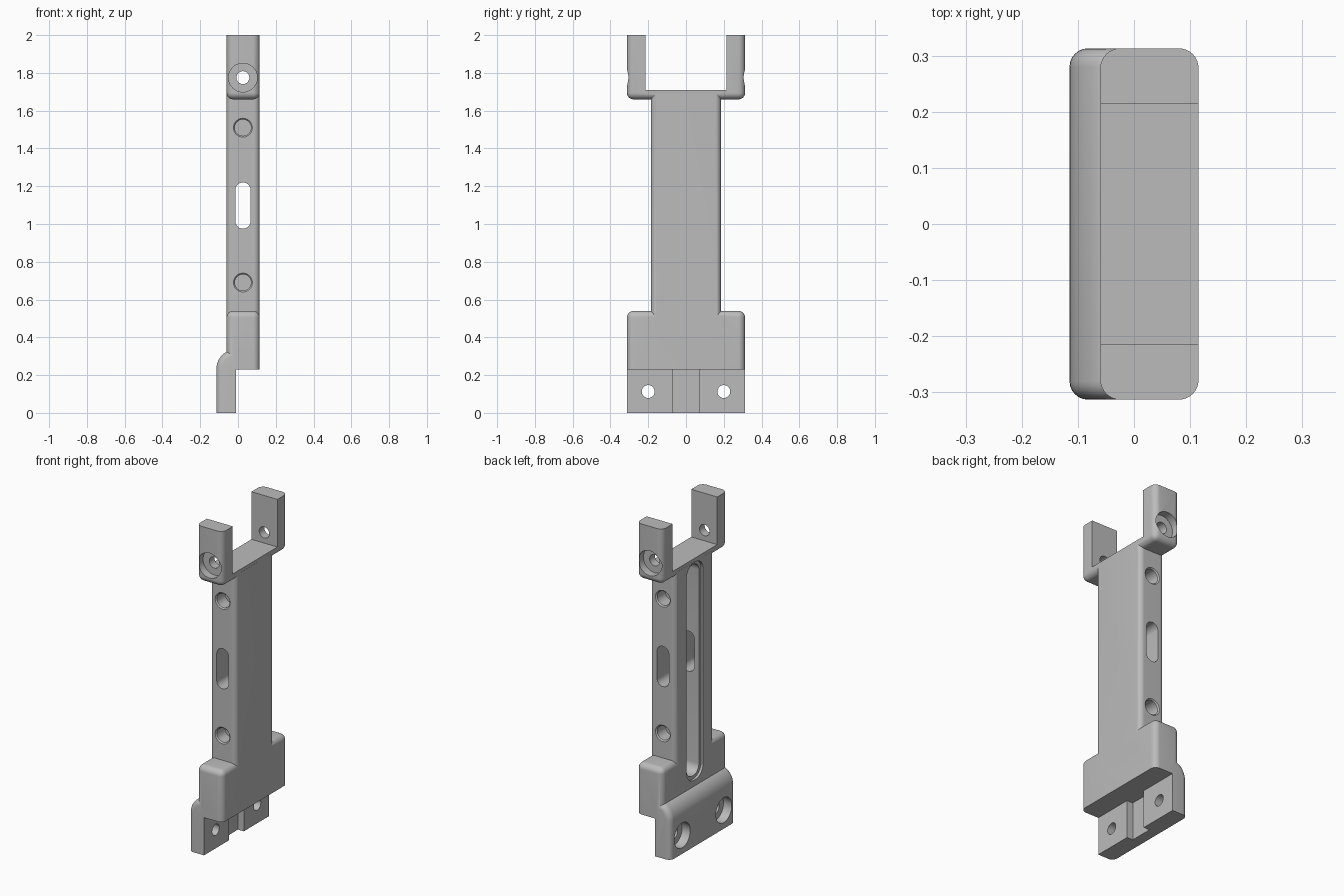
import bpy, bmesh, math
from mathutils import Matrix, Vector

cube = bpy.data.objects.get("Cube")
if cube:
    bpy.data.objects.remove(cube, do_unlink=True)

grey = bpy.data.materials.new("plain_grey")
grey.use_nodes = True
grey.diffuse_color = (0.5, 0.5, 0.5, 1)
grey.node_tree.nodes["Principled BSDF"].inputs["Base Color"].default_value = (0.5, 0.5, 0.5, 1)


def finish(name, bm):
    bmesh.ops.recalc_face_normals(bm, faces=bm.faces[:])
    mesh = bpy.data.meshes.new(name)
    bm.to_mesh(mesh)
    bm.free()
    mesh.materials.append(grey)
    obj = bpy.data.objects.new(name, mesh)
    bpy.context.collection.objects.link(obj)
    return obj


def block(name, lo, hi, radius=0, rule=None, segments=8):
    """Box between two corners; edges that satisfy the rule are rounded."""
    lo, hi = Vector(lo), Vector(hi)
    bm = bmesh.new()
    bmesh.ops.create_cube(bm, size=1)
    for v in bm.verts:
        v.co = Vector([(lo[i] + hi[i]) / 2 + v.co[i] * (hi[i] - lo[i]) for i in range(3)])
    if radius:
        edges = [e for e in bm.edges if rule(e)]
        bmesh.ops.bevel(bm, geom=edges, offset=radius, segments=segments,
                        profile=0.5, affect='EDGES', clamp_overlap=True)
    return finish(name, bm)


def along(axis):
    def rule(e):
        d = e.verts[1].co - e.verts[0].co
        return abs(d[axis]) > 0.99 * d.length
    return rule


def upright_or_at(z):
    return lambda e: along(2)(e) or all(abs(v.co.z - z) < 1e-4 for v in e.verts)


def cylinder(name, centre, axis, length, r1, r2=None):
    """Round cutter pointing along x or y; r1 is at the low end."""
    bm = bmesh.new()
    turn = Matrix.Rotation(math.pi / 2, 4, 'Y') if axis == 'x' else Matrix.Rotation(-math.pi / 2, 4, 'X')
    bmesh.ops.create_cone(bm, cap_ends=True, segments=40, radius1=r1,
                          radius2=r1 if r2 is None else r2, depth=length,
                          matrix=Matrix.Translation(centre) @ turn)
    return finish(name, bm)


def combine(target, tool, operation):
    mod = target.modifiers.new(operation.lower(), 'BOOLEAN')
    mod.operation, mod.solver, mod.object = operation, 'EXACT', tool
    bpy.context.view_layer.objects.active = target
    bpy.ops.object.modifier_apply(modifier=mod.name)
    bpy.data.objects.remove(tool, do_unlink=True)


BACK, FACE = -0.06, 0.115      # x limits of the upright
HALF = 0.313                   # half width of the wide ends
MID = 0.026                    # x of the side holes

# Upright, base and head
bracket = block("bracket_body", (BACK, -0.185, 0.4), (FACE, 0.185, 1.69), 0.03, along(2))
base = block("base", (BACK, -HALF, 0.23), (FACE, HALF, 0.54), 0.035, upright_or_at(0.54))
head = block("head", (BACK, -HALF, 1.66), (FACE, HALF, 2.0), 0.035, upright_or_at(1.66))
combine(head, block("fork_gap", (-0.3, -0.215, 1.71), (0.3, 0.215, 2.2)), 'DIFFERENCE')
combine(bracket, base, 'UNION')
combine(bracket, head, 'UNION')

# Foot with a curved shoulder and rounded outer edges
bm = bmesh.new()
outline = [(-0.01, 0.0), (-0.115, 0.0)]
for i in range(11):
    a = math.pi / 2 * i / 10
    outline.append((-0.02 - 0.095 * math.cos(a), 0.23 + 0.103 * math.sin(a)))
outline.append((-0.01, 0.333))
side = bm.faces.new([bm.verts.new((x, -HALF, z)) for x, z in outline])
pulled = bmesh.ops.extrude_face_region(bm, geom=[side])["geom"]
bmesh.ops.translate(bm, vec=(0, 2 * HALF, 0), verts=[v for v in pulled if isinstance(v, bmesh.types.BMVert)])
rim = [e for e in bm.edges
       if abs(e.verts[0].co.y - e.verts[1].co.y) < 1e-5
       and max(v.co.z for v in e.verts) > 0.1
       and max(v.co.x for v in e.verts) < -0.015]
bmesh.ops.bevel(bm, geom=rim, offset=0.033, segments=6, profile=0.5, affect='EDGES', clamp_overlap=False)
combine(bracket, finish("foot", bm), 'UNION')
combine(bracket, block("foot_groove", (-0.05, -0.07, -0.1), (0.0, 0.07, 0.23)), 'DIFFERENCE')

# Long stepped pocket in the back
for half, reach, low, high in ((0.08, -0.045, 0.36, 1.685), (0.06, 0.085, 0.38, 1.665)):
    pocket = block("pocket", (-0.2, -half, low), (reach, half, high), half * 0.9, along(0))
    combine(bracket, pocket, 'DIFFERENCE')

# Slot through the sides
slot = block("side_slot", (MID - 0.04, -0.5, 0.975), (MID + 0.04, 0.5, 1.22), 0.0395, along(1))
combine(bracket, slot, 'DIFFERENCE')

# Mirrored holes: side sockets, fork bolts and foot bolts
for s in (-1, 1):
    for z in (0.69, 1.51):
        combine(bracket, cylinder("socket", (MID, s * 0.2, z), 'y', 0.2, 0.043), 'DIFFERENCE')
        wide, narrow = 0.06, 0.04
        ends = (narrow, wide) if s > 0 else (wide, narrow)
        combine(bracket, cylinder("socket_chamfer", (MID, s * 0.185, z), 'y', 0.02, *ends), 'DIFFERENCE')
    combine(bracket, cylinder("fork_hole", (MID, s * 0.26, 1.775), 'y', 0.3, 0.034), 'DIFFERENCE')
    combine(bracket, cylinder("fork_recess", (MID, s * 0.315, 1.775), 'y', 0.1, 0.076), 'DIFFERENCE')
    combine(bracket, cylinder("foot_hole", (-0.06, s * 0.2, 0.113), 'x', 0.3, 0.034), 'DIFFERENCE')
    combine(bracket, cylinder("foot_recess", (-0.11, s * 0.2, 0.113), 'x', 0.1, 0.076), 'DIFFERENCE')

# Smooth rounded edges, keep the corners crisp
bpy.ops.object.select_all(action='DESELECT')
bracket.select_set(True)
bpy.context.view_layer.objects.active = bracket
bpy.ops.object.shade_smooth_by_angle(angle=math.radians(30))
